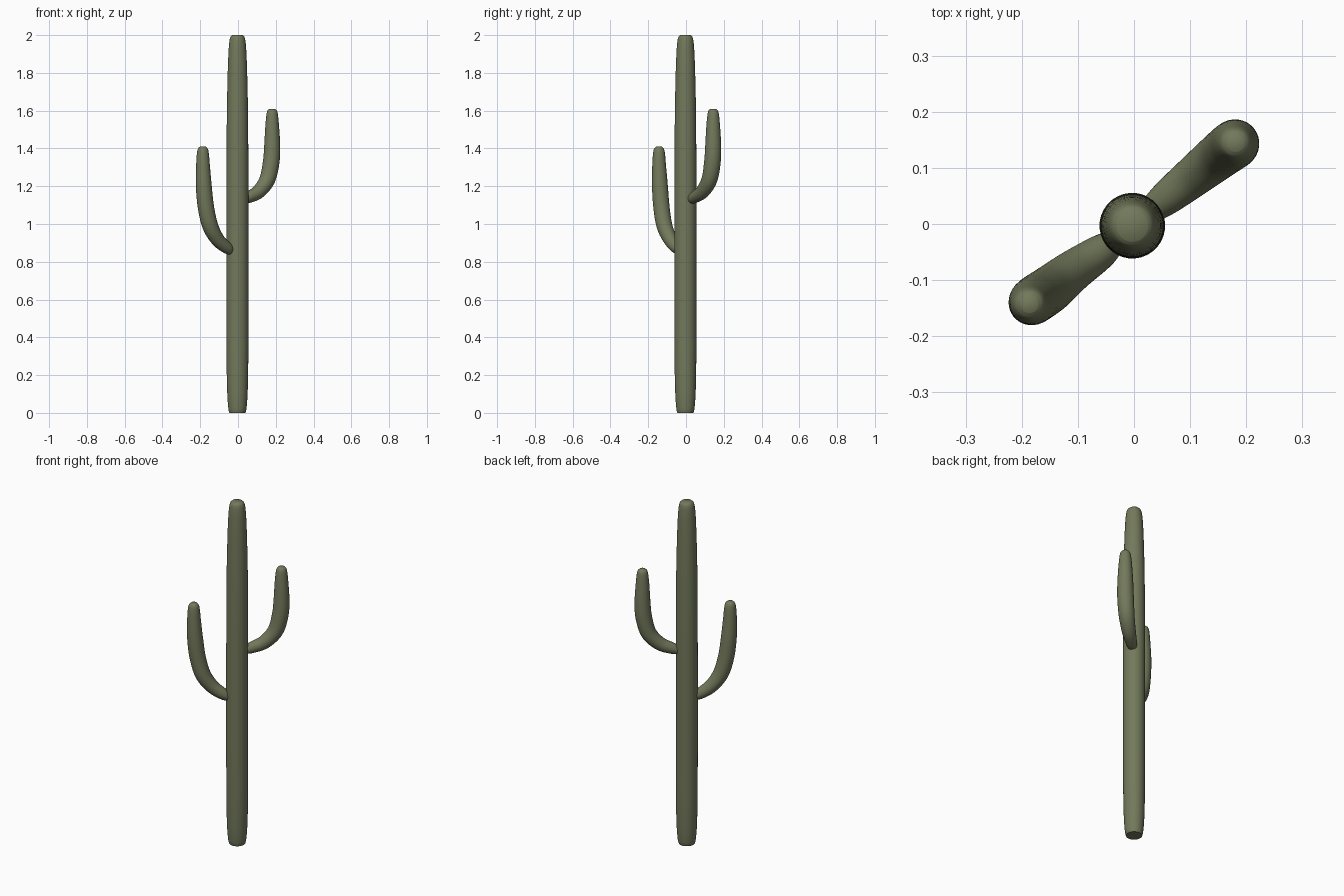
import bpy, bmesh, math
from mathutils import Vector

if "Cube" in bpy.data.objects:
    bpy.data.objects.remove(bpy.data.objects["Cube"])

green = bpy.data.materials.new("cactus green")
green.diffuse_color = (0.17, 0.19, 0.105, 1)
green.use_nodes = True
green.node_tree.nodes["Principled BSDF"].inputs["Base Color"].default_value = green.diffuse_color


def spline(pts, steps):
    """Catmull-Rom through (x, y, z, radius) points."""
    p = [Vector(q) for q in pts]
    p = [2 * p[0] - p[1]] + p + [2 * p[-1] - p[-2]]
    out = []
    for i in range(1, len(p) - 2):
        a, b, c, d = p[i - 1:i + 3]
        for s in range(steps):
            t = s / steps
            out.append(0.5 * (2 * b + (c - a) * t + (2 * a - 5 * b + 4 * c - d) * t * t
                              + (3 * b - a - 3 * c + d) * t ** 3))
    return out + [p[-2]]


def tube(name, pts, steps=5, sides=32):
    """Round tube of varying radius along a smooth path, closed at both ends."""
    path = spline(pts, steps)
    bm = bmesh.new()
    rings, n = [], len(path)
    up = Vector((-0.62, 0.78, 0))
    for i, q in enumerate(path):
        d = (path[min(i + 1, n - 1)] - path[max(i - 1, 0)]).to_3d().normalized()
        u = (up - d * up.dot(d)).normalized()
        v = d.cross(u)
        up = u
        rings.append([bm.verts.new(q.to_3d() + q.w * (u * math.cos(a) + v * math.sin(a)))
                      for a in (2 * math.pi * k / sides for k in range(sides))])
    for r, s in zip(rings, rings[1:]):
        for k in range(sides):
            j = (k + 1) % sides
            bm.faces.new((r[k], r[j], s[j], s[k]))
    bm.faces.new(rings[0][::-1])
    bm.faces.new(rings[-1])
    bmesh.ops.recalc_face_normals(bm, faces=bm.faces)
    me = bpy.data.meshes.new(name)
    bm.to_mesh(me)
    bm.free()
    me.materials.append(green)
    ob = bpy.data.objects.new(name, me)
    bpy.context.collection.objects.link(ob)
    bpy.context.view_layer.objects.active = ob
    ob.select_set(True)
    bpy.ops.object.shade_smooth_by_angle(angle=math.radians(50))
    ob.select_set(False)


# Trunk: straight column tapering at both ends
trunk = [(0, 0.043), (0.03, 0.049), (0.13, 0.055), (0.35, 0.058), (1.0, 0.0585), (1.5, 0.057),
         (1.75, 0.053), (1.9, 0.048), (1.965, 0.043), (1.99, 0.037), (2.0, 0.028)]
tube("trunk", [(-0.003, -0.003, z, r) for z, r in trunk])

# Upper arm, bending up on the right and back
tube("upper_arm", [
    (0.03, 0.024, 1.13, 0.024), (0.06, 0.048, 1.143, 0.031), (0.11, 0.088, 1.172, 0.037),
    (0.155, 0.124, 1.235, 0.042), (0.176, 0.14, 1.33, 0.044), (0.181, 0.144, 1.42, 0.042),
    (0.181, 0.144, 1.51, 0.037), (0.181, 0.144, 1.575, 0.031), (0.181, 0.144, 1.6, 0.025),
    (0.181, 0.144, 1.61, 0.015)])

# Lower arm, bending up on the left and front
tube("lower_arm", [
    (-0.034, -0.03, 0.858, 0.022), (-0.06, -0.05, 0.874, 0.031), (-0.108, -0.083, 0.918, 0.037),
    (-0.147, -0.114, 0.99, 0.042), (-0.17, -0.13, 1.09, 0.043), (-0.181, -0.138, 1.2, 0.042),
    (-0.185, -0.142, 1.3, 0.037), (-0.186, -0.143, 1.37, 0.032), (-0.186, -0.143, 1.398, 0.026),
    (-0.186, -0.143, 1.41, 0.015)])
